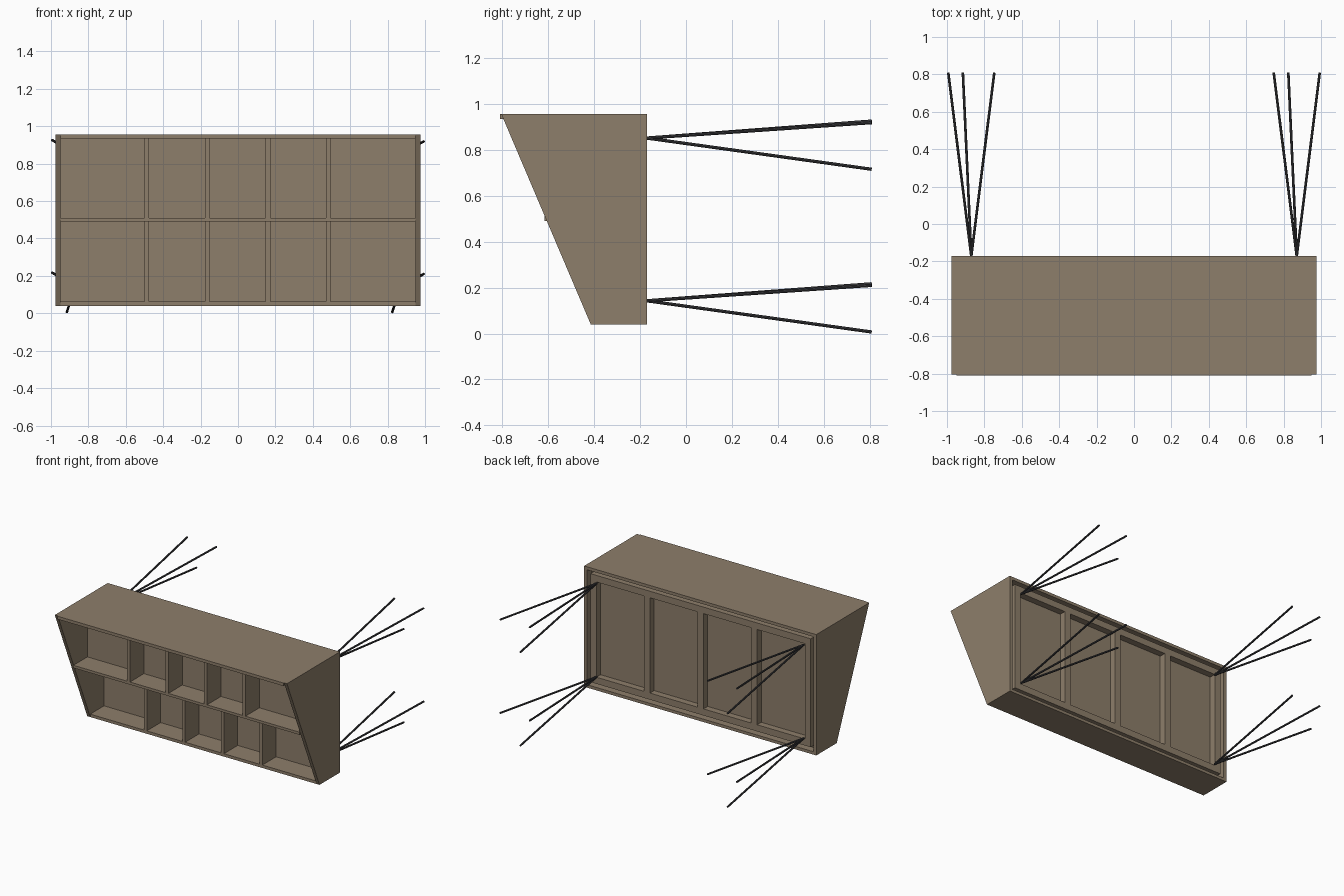
import bpy, bmesh
from mathutils import Vector

if "Cube" in bpy.data.objects:
    bpy.data.objects.remove(bpy.data.objects["Cube"])


def material(name, color):
    m = bpy.data.materials.new(name)
    m.diffuse_color = (*color, 1)
    m.use_nodes = True
    m.node_tree.nodes["Principled BSDF"].inputs["Base Color"].default_value = m.diffuse_color
    return m


WOOD = material("wood", (0.27, 0.21, 0.145))
METAL = material("dark_metal", (0.05, 0.05, 0.055))


def finish(name, bm, mat):
    bmesh.ops.recalc_face_normals(bm, faces=bm.faces)
    mesh = bpy.data.meshes.new(name)
    bm.to_mesh(mesh)
    bm.free()
    mesh.materials.append(mat)
    ob = bpy.data.objects.new(name, mesh)
    bpy.context.collection.objects.link(ob)
    return ob


def box(name, x, y, z):
    """Box from (min, max) ranges."""
    bm = bmesh.new()
    bmesh.ops.create_cube(bm, size=1)
    for v in bm.verts:
        v.co = [r[0] if c < 0 else r[1] for c, r in zip(v.co, (x, y, z))]
    return finish(name, bm, WOOD)


def side_panel(name, x0, x1):
    """Sloped side: a y-z profile extruded along x."""
    bm = bmesh.new()
    profile = [(-0.17, 0.04), (-0.415, 0.04), (-0.805, 0.957), (-0.17, 0.957)]
    face = bm.faces.new([bm.verts.new((x0, y, z)) for y, z in profile])
    ext = bmesh.ops.extrude_face_region(bm, geom=[face])
    moved = [g for g in ext["geom"] if isinstance(g, bmesh.types.BMVert)]
    bmesh.ops.translate(bm, verts=moved, vec=(x1 - x0, 0, 0))
    return finish(name, bm, WOOD)


def rod(name, start, end, radius=0.007):
    start, end = Vector(start), Vector(end)
    axis = end - start
    bm = bmesh.new()
    bmesh.ops.create_cone(bm, cap_ends=True, segments=8, radius1=radius,
                          radius2=radius, depth=axis.length)
    bm.transform(axis.to_track_quat('Z', 'Y').to_matrix().to_4x4())
    bmesh.ops.translate(bm, verts=bm.verts, vec=(start + end) / 2)
    return finish(name, bm, METAL)


IN = (-0.95, 0.95)

# Outer case
side_panel("left_side", -0.975, -0.95)
side_panel("right_side", 0.95, 0.975)
box("top_panel", IN, (-0.81, -0.17), (0.934, 0.957))
box("bottom_panel", IN, (-0.415, -0.17), (0.04, 0.062))
box("middle_shelf", IN, (-0.617, -0.25), (0.49, 0.51))

# Stepped backs of the two rows of compartments
box("lower_back", IN, (-0.25, -0.225), (0.062, 0.934))
box("upper_back", IN, (-0.45, -0.43), (0.51, 0.934))

# Upright dividers
for i, x in enumerate((-0.4875, -0.165, 0.16, 0.4825)):
    xr = (x - 0.0125, x + 0.0125)
    box(f"upper_divider_{i}", xr, (-0.617, -0.45), (0.51, 0.934))
    box(f"lower_divider_{i}", xr, (-0.415, -0.25), (0.062, 0.49))

# Rear support frame: five stiles and two rails
FY = (-0.225, -0.175)
for i in range(5):
    x = -0.9 + 0.45 * i
    box(f"frame_stile_{i}", (x - 0.025, x + 0.025), FY, (0.137, 0.86))
box("frame_top_rail", (-0.925, 0.925), FY, (0.86, 0.91))
box("frame_bottom_rail", (-0.925, 0.925), FY, (0.087, 0.137))

# Three splayed rods behind each frame corner
SPLAY = [(-0.123, 0.074), (0.123, 0.067), (-0.045, -0.136)]
for xname, x in (("left", -0.87), ("right", 0.87)):
    for zname, z in (("lower", 0.143), ("upper", 0.852)):
        for i, (dx, dz) in enumerate(SPLAY):
            rod(f"{zname}_{xname}_rod_{i}", (x, -0.172, z),
                (x + dx, 0.809, z + dz))
